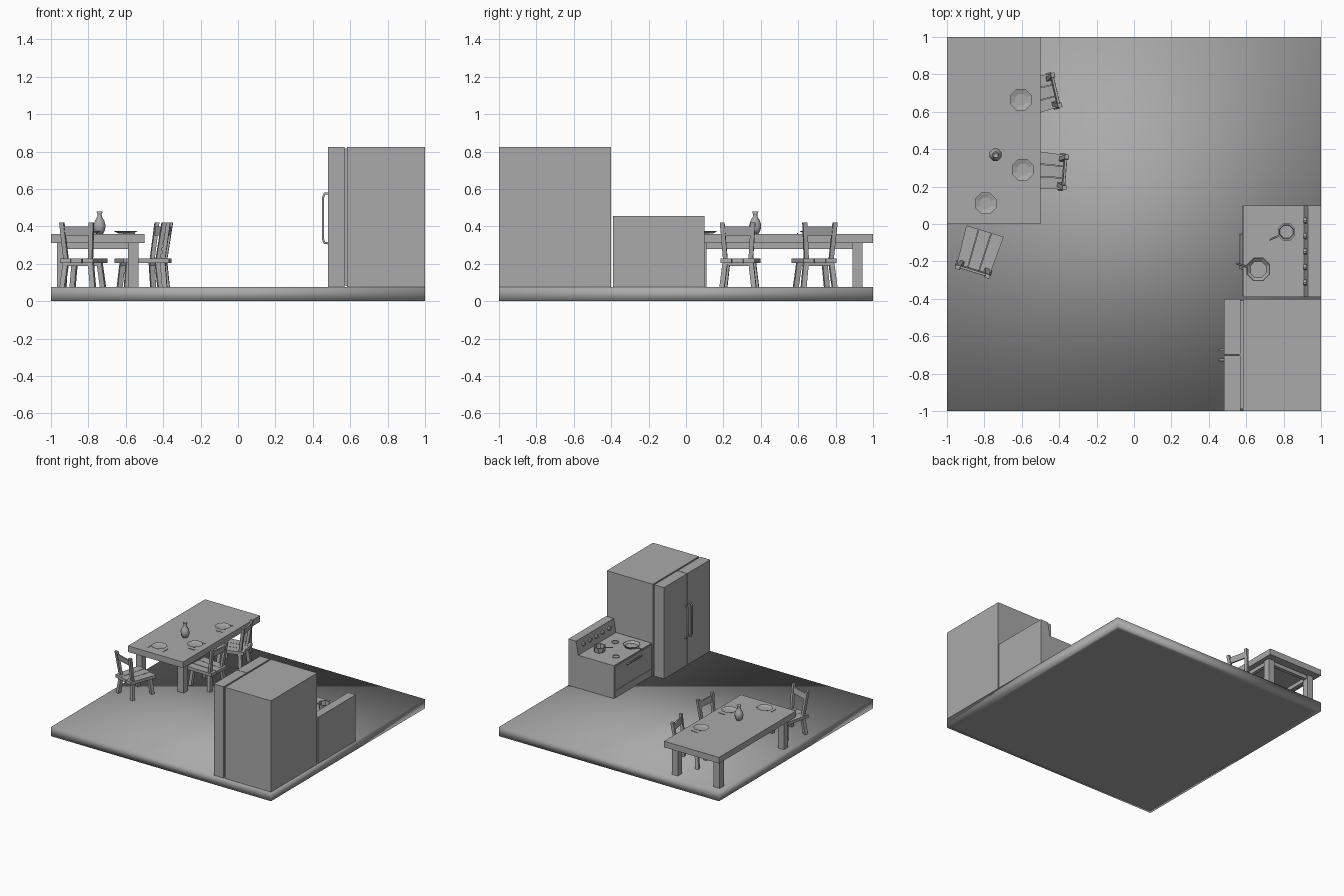
import bpy
import bmesh
import math
from mathutils import Matrix, Vector

cube = bpy.data.objects.get("Cube")
if cube:
    bpy.data.objects.remove(cube, do_unlink=True)

GREY = (0.4, 0.4, 0.4, 1)
grey = bpy.data.materials.new("plain grey")
grey.use_nodes = True
grey.diffuse_color = GREY
grey.node_tree.nodes["Principled BSDF"].inputs["Base Color"].default_value = GREY

FLOOR = 0.075


def finish(name, bm, place=None, smooth=False):
    bmesh.ops.recalc_face_normals(bm, faces=bm.faces)
    if place:
        bm.transform(place)
    mesh = bpy.data.meshes.new(name)
    bm.to_mesh(mesh)
    bm.free()
    mesh.materials.append(grey)
    for p in mesh.polygons:
        p.use_smooth = smooth
    ob = bpy.data.objects.new(name, mesh)
    bpy.context.collection.objects.link(ob)
    return ob


def add_box(bm, x0, x1, y0, y1, z0, z1):
    size = Matrix.Diagonal((x1 - x0, y1 - y0, z1 - z0, 1))
    mid = Matrix.Translation(((x0 + x1) / 2, (y0 + y1) / 2, (z0 + z1) / 2))
    return bmesh.ops.create_cube(bm, size=1, matrix=mid @ size)["verts"]


def box(name, *bounds, place=None):
    bm = bmesh.new()
    add_box(bm, *bounds)
    return finish(name, bm, place)


def beam(bm, a, b, w, d):
    """Upright beam sheared from point a to point b."""
    verts = add_box(bm, -w / 2, w / 2, -d / 2, d / 2, 0, 1)
    a, b = Vector(a), Vector(b)
    for v in verts:
        v.co = Vector((v.co.x, v.co.y, 0)) + a.lerp(b, v.co.z)


def lathe(name, profile, x, y, z, sides=8, smooth=False):
    """Turned shape from (radius, height) pairs."""
    bm = bmesh.new()
    rings = []
    for r, h in profile:
        rings.append([bm.verts.new((r * math.cos(t), r * math.sin(t), h))
                      for t in (math.tau * (i + 0.5) / sides for i in range(sides))])
    for lo, hi in zip(rings, rings[1:]):
        for i in range(sides):
            j = (i + 1) % sides
            bm.faces.new((lo[i], lo[j], hi[j], hi[i]))
    bm.faces.new(rings[0][::-1])
    bm.faces.new(rings[-1])
    return finish(name, bm, Matrix.Translation((x, y, z)), smooth)


def tube(name, points, radius):
    curve = bpy.data.curves.new(name, "CURVE")
    curve.dimensions = "3D"
    curve.bevel_depth = radius
    curve.bevel_resolution = 1
    curve.use_fill_caps = True
    line = curve.splines.new("POLY")
    line.points.add(len(points) - 1)
    for p, co in zip(line.points, points):
        p.co = (*co, 1)
    curve.materials.append(grey)
    ob = bpy.data.objects.new(name, curve)
    bpy.context.collection.objects.link(ob)


# Floor slab, softly shaded
bm = bmesh.new()
add_box(bm, -1, 1, -1, 1, 0, FLOOR)
under = [f for f in bm.faces if f.calc_center_median().z < 0.001]
bmesh.ops.inset_region(bm, faces=under, thickness=0.05)
finish("floor", bm, smooth=True)

# Dining table: top, legs and apron
box("table_top", -1, -0.5, 0, 1, 0.31, 0.36)
bm = bmesh.new()
for sx in (-1, 1):
    for sy in (-1, 1):
        x, y = -0.75 + sx * 0.19, 0.5 + sy * 0.417
        add_box(bm, x - 0.027, x + 0.027, y - 0.027, y + 0.027, FLOOR, 0.31)
finish("table_legs", bm)
bm = bmesh.new()
for s in (-1, 1):
    x, y = -0.75 + s * 0.19, 0.5 + s * 0.417
    add_box(bm, x - 0.015, x + 0.015, 0.11, 0.89, 0.28, 0.31)
    add_box(bm, -0.913, -0.587, y - 0.015, y + 0.015, 0.28, 0.31)
finish("table_apron", bm)


def chair(x, y, turn):
    place = Matrix.Translation((x, y, 0)) @ Matrix.Rotation(math.radians(turn), 4, "Z")
    # Three seat planks, widening toward the front
    bm = bmesh.new()
    for i in (-1, 0, 1):
        add_box(bm, i * 0.065 - 0.031, i * 0.065 + 0.031, -0.115, 0.115, 0.203, 0.228)
    for v in bm.verts:
        v.co.x *= 1.02 + 0.6 * v.co.y
    finish("chair_seat", bm, place)
    # Splayed legs
    bm = bmesh.new()
    for sx in (-1, 1):
        for sy in (-1, 1):
            beam(bm, (sx * 0.085, sy * 0.092, FLOOR), (sx * 0.07, sy * 0.08, 0.203), 0.027, 0.027)
    for s in (-1, 1):
        add_box(bm, -0.075, 0.075, s * 0.08 - 0.01, s * 0.08 + 0.01, 0.188, 0.203)
    finish("chair_legs", bm, place)
    # Leaning back posts and rail
    bm = bmesh.new()
    for s in (-1, 1):
        beam(bm, (s * 0.068, -0.082, 0.22), (s * 0.083, -0.112, 0.42), 0.024, 0.022)
    finish("chair_back_posts", bm, place)
    bm = bmesh.new()
    beam(bm, (0, -0.101, 0.352), (0, -0.108, 0.398), 0.156, 0.012)
    finish("chair_back_rail", bm, place)


chair(-0.83, -0.148, -17)
chair(-0.477, 0.285, 85.5)
chair(-0.524, 0.691, 103)

# Place settings, with cutlery either side of each plate
for x, y, turn in ((-0.605, 0.665, 90), (-0.595, 0.29, 90), (-0.793, 0.11, 0)):
    lathe("plate", ((0.035, 0), (0.062, 0.013), (0.058, 0.013), (0.033, 0.005)), x, y, 0.361)
    place = Matrix.Translation((x, y, 0.36)) @ Matrix.Rotation(math.radians(turn), 4, "Z")
    for s in (-1, 1):
        box("cutlery", s * 0.068 - 0.003, s * 0.068 + 0.003, -0.045, 0.01, 0, 0.004, place=place)

# Vase
lathe("vase", ((0.02, 0), (0.031, 0.02), (0.035, 0.045), (0.027, 0.07), (0.013, 0.092),
               (0.012, 0.105), (0.018, 0.118), (0.013, 0.118), (0.008, 0.1)),
      -0.74, 0.37, 0.36, smooth=True)

# Fridge: body, seal, two doors with handles
box("fridge_body", 0.582, 1, -1, -0.4, FLOOR, 0.825)
box("fridge_seal", 0.56, 0.585, -0.99, -0.41, 0.085, 0.815)
for s in (-1, 1):
    edges = sorted((-0.7 + s * 0.002, -0.7 + s * 0.3))
    box("fridge_door", 0.48, 0.569, *edges, FLOOR, 0.825)
    y = -0.7 + s * 0.027
    tube("fridge_handle", [(0.485, y, 0.31), (0.463, y, 0.31), (0.455, y, 0.33),
                           (0.455, y, 0.555), (0.463, y, 0.575), (0.485, y, 0.575)], 0.007)

# Stove: body, oven door, drawer and handle
TOP = 0.345
box("stove_body", 0.585, 1, -0.39, 0.1, FLOOR, TOP)
box("stove_drawer", 0.58, 0.586, -0.385, 0.095, 0.08, 0.135)
box("oven_door", 0.58, 0.586, -0.385, 0.095, 0.14, 0.335)
tube("oven_handle", [(0.585, -0.24, 0.305), (0.568, -0.235, 0.305),
                     (0.568, -0.055, 0.305), (0.585, -0.05, 0.305)], 0.006)

# Sloped control panel with knobs
bm = bmesh.new()
for v in add_box(bm, 0.91, 1, -0.39, 0.1, TOP, 0.455):
    if v.co.x < 0.95 and v.co.z > 0.4:
        v.co.x = 0.93
finish("stove_panel", bm)
bm = bmesh.new()
for i in range(5):
    spot = Matrix.Translation((0.916, 0.02 - i * 0.083, 0.405)) @ Matrix.Rotation(math.radians(80), 4, "Y")
    bmesh.ops.create_cone(bm, cap_ends=True, segments=8, radius1=0.016, radius2=0.016,
                          depth=0.02, matrix=spot)
finish("stove_knobs", bm)

# Burners with a pan and a pot
for x in (0.665, 0.815):
    for y in (-0.04, -0.245):
        lathe("burner", ((0.028, 0), (0.028, 0.006), (0.02, 0.006), (0.02, 0.003)), x, y, TOP)
lathe("pan", ((0.05, 0), (0.068, 0.02), (0.064, 0.02), (0.047, 0.005)), 0.665, -0.243, TOP + 0.006)
tube("pan_handle", [(0.603, -0.228, TOP + 0.02), (0.545, -0.21, TOP + 0.028)], 0.005)
lathe("pot", ((0.042, 0), (0.046, 0.04), (0.05, 0.042), (0.04, 0.042), (0.037, 0.006)),
      0.815, -0.042, TOP + 0.006)
tube("pot_handle", [(0.775, -0.062, TOP + 0.038), (0.725, -0.085, TOP + 0.042)], 0.005)
